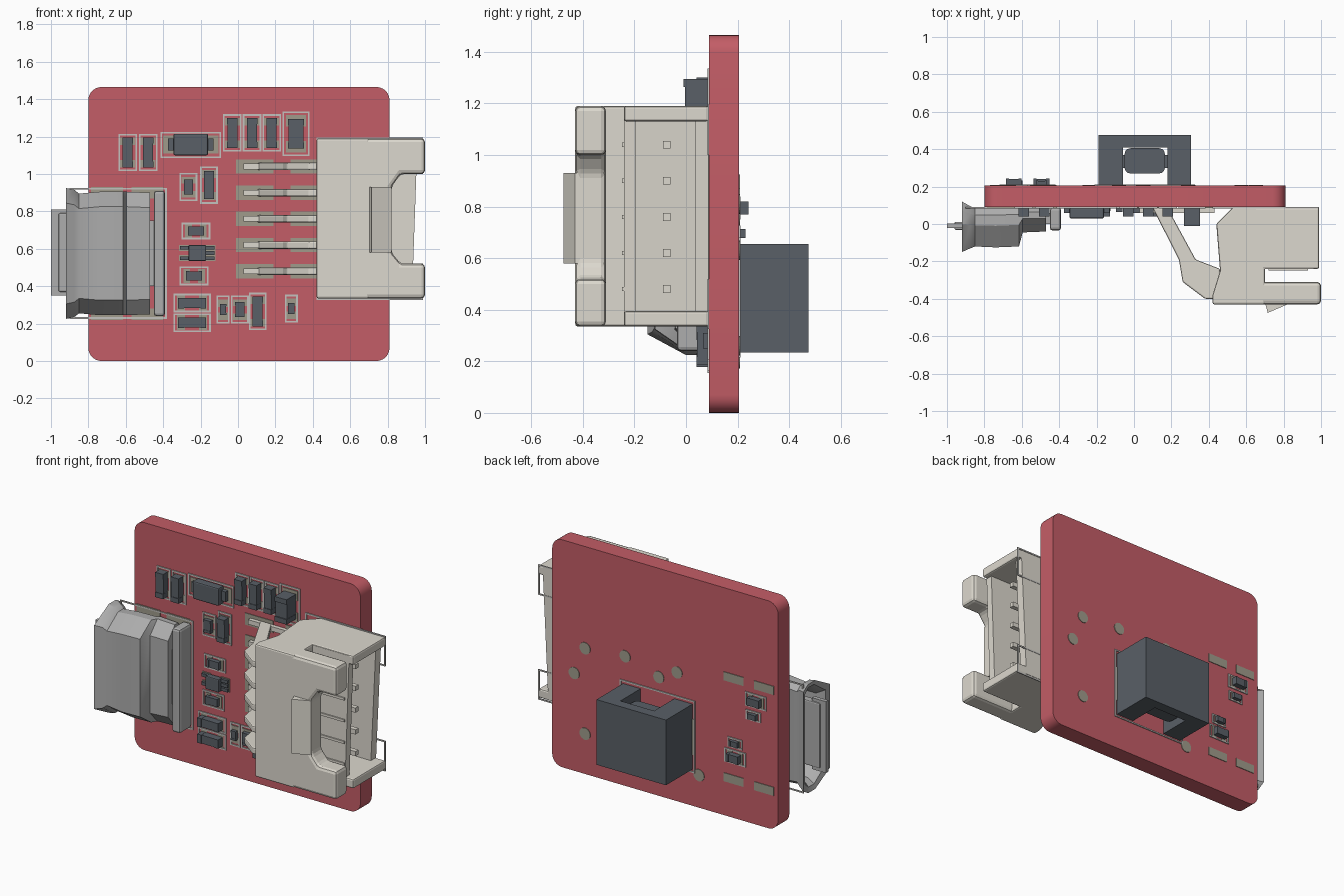
import bpy, bmesh, math

if "Cube" in bpy.data.objects:
    bpy.data.objects.remove(bpy.data.objects["Cube"])


def material(name, rgb):
    m = bpy.data.materials.new(name)
    m.diffuse_color = (*rgb, 1)
    m.use_nodes = True
    m.node_tree.nodes["Principled BSDF"].inputs["Base Color"].default_value = m.diffuse_color
    return m


RED = material("board_red", (0.55, 0.11, 0.135))
DARK = material("component_dark", (0.10, 0.115, 0.135))
PAD = material("pad_beige", (0.35, 0.33, 0.26))
IVORY = material("housing_ivory", (0.72, 0.69, 0.62))
STEEL = material("shell_grey", (0.42, 0.42, 0.42))
INK = material("outline_grey", (0.55, 0.54, 0.52))
FRONT, BACK = 0.09, 0.205


def loft(name, rings, mat, smooth=0):
    """Skin a list of equal-length closed rings and cap both ends."""
    bm = bmesh.new()
    vs = [[bm.verts.new(p) for p in r] for r in rings]
    n = len(vs[0])
    for a, b in zip(vs, vs[1:]):
        for i in range(n):
            bm.faces.new((a[i], a[(i + 1) % n], b[(i + 1) % n], b[i]))
    bm.faces.new(vs[0][::-1])
    bm.faces.new(vs[-1])
    bmesh.ops.recalc_face_normals(bm, faces=bm.faces)
    me = bpy.data.meshes.new(name)
    bm.to_mesh(me)
    bm.free()
    me.materials.append(mat)
    ob = bpy.data.objects.new(name, me)
    bpy.context.collection.objects.link(ob)
    if smooth:
        bpy.ops.object.select_all(action='DESELECT')
        ob.select_set(True)
        bpy.context.view_layer.objects.active = ob
        bpy.ops.object.shade_smooth_by_angle(angle=math.radians(smooth))
    return ob


def prism(name, pts, axis, lo, hi, mat, bevel=0, smooth=0):
    """Extrude an outline: axis 'y' takes x,z points, axis 'z' takes x,y points."""
    put = (lambda p, t: (p[0], t, p[1])) if axis == 'y' else (lambda p, t: (p[0], p[1], t))
    ob = loft(name, [[put(p, t) for p in pts] for t in (lo, hi)], mat, smooth)
    if bevel:
        m = ob.modifiers.new("bevel", 'BEVEL')
        m.width, m.segments, m.limit_method = bevel, 2, 'ANGLE'
    return ob


def box(name, x0, x1, y0, y1, z0, z1, mat, bevel=0):
    return prism(name, [(x0, z0), (x1, z0), (x1, z1), (x0, z1)], 'y', y0, y1, mat, bevel)


def rounded(x0, x1, z0, z1, r, n=6):
    pts = []
    for cx, cz, a in ((x1 - r, z1 - r, 0), (x0 + r, z1 - r, 90), (x0 + r, z0 + r, 180), (x1 - r, z0 + r, 270)):
        for i in range(n + 1):
            t = math.radians(a + 90 * i / n)
            pts.append((cx + r * math.cos(t), cz + r * math.sin(t)))
    return pts


def frame(name, x0, x1, z0, z1, y, w=0.009):
    """Thin printed outline, a closed rectangular ring."""
    outer = [(x0, z0), (x1, z0), (x1, z1), (x0, z1)]
    inner = [(x0 + w, z0 + w), (x1 - w, z0 + w), (x1 - w, z1 - w), (x0 + w, z1 - w)]
    bm = bmesh.new()
    v = [[bm.verts.new((p[0], t, p[1])) for p in ring]
         for ring, t in ((outer, y), (inner, y), (inner, y + 0.006), (outer, y + 0.006))]
    for k in range(4):
        for i in range(4):
            j = (i + 1) % 4
            bm.faces.new((v[k][i], v[k][j], v[(k + 1) % 4][j], v[(k + 1) % 4][i]))
    bmesh.ops.recalc_face_normals(bm, faces=bm.faces)
    me = bpy.data.meshes.new(name)
    bm.to_mesh(me)
    bm.free()
    me.materials.append(INK)
    bpy.context.collection.objects.link(bpy.data.objects.new(name, me))


def chip(name, x, z, fw, fh, bw, bh, depth, back=False):
    """Surface-mount part: pads, end caps, raised body and printed outline."""
    def slab(n, x0, x1, z0, z1, d, mat):
        y = (BACK, BACK + d) if back else (FRONT - d, FRONT)
        box(name + n, x0, x1, *y, z0, z1, mat)
    w, h = bw / 2, bh / 2
    for s in (-1, 1):
        if bh > bw:
            e = sorted((z + s * h * 0.5, z + s * (fh / 2 - 0.02)))
            c = sorted((z + s * h * 0.6, z + s * h))
            slab("_pad", x - w - .012, x + w + .012, *e, 0.004, PAD)
            slab("_cap", x - w, x + w, *c, depth, DARK)
        else:
            e = sorted((x + s * w * 0.5, x + s * (fw / 2 - 0.02)))
            c = sorted((x + s * w * 0.6, x + s * w))
            slab("_pad", *e, z - h - .012, z + h + .012, 0.004, PAD)
            slab("_cap", *c, z - h, z + h, depth, DARK)
    k = (1, 0.65) if bh > bw else (0.65, 1)
    slab("_body", x - w * k[0] * .96, x + w * k[0] * .96, z - h * k[1] * .96, z + h * k[1] * .96, depth * .93, DARK)
    frame(name + "_outline", x - fw / 2, x + fw / 2, z - fh / 2, z + fh / 2, BACK if back else FRONT - .006)


# Circuit board
prism("board", rounded(-.80, .81, 0, 1.465, .07), 'y', FRONT, BACK, RED, smooth=30)

# Small parts on the front: x, z, outline w/h, body w/h, depth
parts = [(-.59, 1.115, .1, .2, .056, .16, .05), (-.48, 1.115, .1, .2, .056, .16, .05),
         (-.03, 1.22, .1, .2, .056, .16, .05), (.075, 1.22, .1, .2, .056, .16, .05),
         (.18, 1.22, .1, .2, .056, .16, .05), (.31, 1.215, .145, .24, .085, .16, .1),
         (-.265, .93, .095, .15, .05, .08, .03), (-.155, .94, .095, .2, .056, .15, .05),
         (-.225, .695, .155, .09, .085, .05, .03), (-.235, .455, .155, .1, .085, .05, .03),
         (-.245, .31, .2, .1, .15, .056, .05), (-.245, .205, .2, .1, .15, .056, .05),
         (-.08, .275, .07, .15, .035, .06, .025), (.01, .275, .095, .15, .05, .08, .03),
         (.105, .265, .095, .2, .056, .16, .05), (.285, .28, .07, .15, .035, .06, .025)]
for i, p in enumerate(parts):
    chip("front_chip_%d" % i, *p)
for i, (x, z, s) in enumerate([(-.643, .795, 1), (-.625, .695, .7), (-.495, .485, .7), (-.495, .395, 1)]):
    chip("back_chip_%d" % i, x, z, .15 * s, .09 * s, .085 * s, .05 * s, .038 * s, True)

# Diode and small transistor
box("diode_body", -.345, -.16, .03, .085, 1.10, 1.215, DARK, .008)
box("diode_leads", -.375, -.13, .06, FRONT, 1.125, 1.19, DARK)
for x in (-.36, -.145):
    box("diode_pad", x - .04, x + .04, .086, FRONT, 1.11, 1.205, PAD)
frame("diode_outline", -.415, -.09, 1.085, 1.225, .084)
box("transistor_body", -.265, -.17, .045, .085, .535, .62, DARK, .006)
for x, z in ((-.285, .55), (-.285, .605), (-.15, .55), (-.15, .605), (-.15, .578)):
    box("transistor_leg", x - .025, x + .025, .07, FRONT, z - .01, z + .01, DARK)
    box("transistor_pad", x - .03, x + .03, .086, FRONT, z - .016, z + .016, PAD)

# Coil block on the back, notched, with its winding inside
block = [(-.19, BACK), (-.19, .475), (.305, .475), (.305, BACK), (.18, BACK), (.18, .41), (-.06, .41), (-.06, BACK)]
prism("coil_block", block, 'z', .235, .655, DARK)
prism("coil_winding", rounded(-.05, .165, .27, .405, .03, 3), 'z', .28, .61, DARK, smooth=40)
box("coil_bridge", -.1, .22, .3, .37, .42, .47, DARK)
frame("coil_outline", -.21, .325, .215, .68, BACK)
for x in (-.17, .285):
    box("coil_pad", x - .035, x + .035, BACK, BACK + .004, .33, .56, PAD)

# Test points and through slots on the back
for x, z in ((.575, .81), (.653, .63), (.29, .835), (.05, .765), (-.08, .83), (.575, .26), (-.237, .21)):
    prism("test_point", [(x + .038 * math.cos(t * math.pi / 10), z + .038 * math.sin(t * math.pi / 10))
                         for t in range(20)], 'y', BACK, BACK + .004, PAD)
for z in (.25, .9):
    for x in (-.70, -.485):
        box("shell_pad_back", x - .07, x + .07, BACK, BACK + .004, z - .03, z + .025, PAD)
        box("shell_pad_front", x - .085, x + .085, .086, FRONT, z - .03, z + .03, PAD)


# Left socket: hollow flared metal shell, rear bar and tongue
def shell_ring(x, yb, yf, h):
    c, m = .575, yf + (yb - yf) * .55
    half = [(yb, h - .03), (yb - (yb - m) * .4, h), (m, h), (yf, h - .08)]
    return [(x, y, c + k) for y, k in half] + [(x, y, c - k) for y, k in half[::-1]]


loft("socket_shell", [shell_ring(*r) for r in (
    (-.47, .085, -.04, .325), (-.595, .09, -.045, .33), (-.615, .09, -.12, .33), (-.74, .085, -.125, .33),
    (-.85, .085, -.12, .32), (-.875, .095, -.13, .34), (-.92, .12, -.15, .35), (-.91, .09, -.12, .32),
    (-.86, .06, -.095, .295), (-.66, .06, -.095, .295))], STEEL, 28)
box("socket_rear_bar", -.45, -.39, -.035, .088, .24, .91, STEEL, .015)
box("socket_bridge", -.48, -.44, .0, .06, .4, .75, STEEL)
box("socket_tongue", -.96, -.65, -.032, .012, .37, .79, STEEL, .008)
box("socket_tongue_tip", -1.0, -.9, -.022, .004, .35, .81, STEEL)
frame("socket_outline", -.9, -.38, .225, .925, .084)

# Right connector: solid rear, hollow housing, separate front plate with arms
rear = [(.42, -.43), (.42, -.38), (.46, -.25), (.44, 0), (.53, .09), (.66, .09), (.70, -.24), (.70, -.43)]
prism("connector_rear", rear, 'z', .335, 1.19, IVORY, .01)
prism("connector_back_wall", [(.55, .34), (.92, .34), (.96, 1.185), (.55, 1.185)], 'y', .035, .088, IVORY)
prism("connector_inner_wall", [(.6, .34), (.93, .34), (.96, 1.185), (.6, 1.185)], 'y', -.24, -.195, IVORY)
for z in (.335, 1.13):
    box("connector_side_wall", .55, .99, -.24, .088, z, z + .06, IVORY, .01)
plate = [(.6, .335), (1, .335), (1, .52), (.87, .52), (.82, .58), (.82, .93), (.87, 1.0), (1, 1.0), (1, 1.19), (.6, 1.19)]
prism("connector_front_plate", plate, 'y', -.43, -.31, IVORY, .02)
prism("connector_latch", [(.70, -.42), (.715, -.475), (.82, -.43), (.82, -.40)], 'z', .58, .93, IVORY)
for z in (.335, 1.01):
    frame("connector_outline", .42, .99, z - .01, z + .185, .084)

# Five connector contacts with bent arms, feet and pads
arm = [(.10, .085), (.18, .085), (.33, -.19), (.46, -.24), (.46, -.40), (.38, -.40), (.26, -.31), (.24, -.19)]
for i in range(5):
    z = .48 + .14 * i
    prism("contact_arm", arm, 'z', z - .02, z + .02, IVORY, .008)
    box("contact_foot", .03, .43, .06, .086, z - .015, z + .015, IVORY)
    box("contact_pad", -.01, .19, .086, FRONT, z - .038, z + .038, PAD)
    box("contact_pad_inner", .28, .43, .086, FRONT, z - .038, z + .038, PAD)
    box("contact_pin", .65, .9, -.09, -.06, z - .015, z + .015, IVORY)
    box("connector_rib", .72, .93, -.248, -.238, z - .008, z + .008, IVORY)
